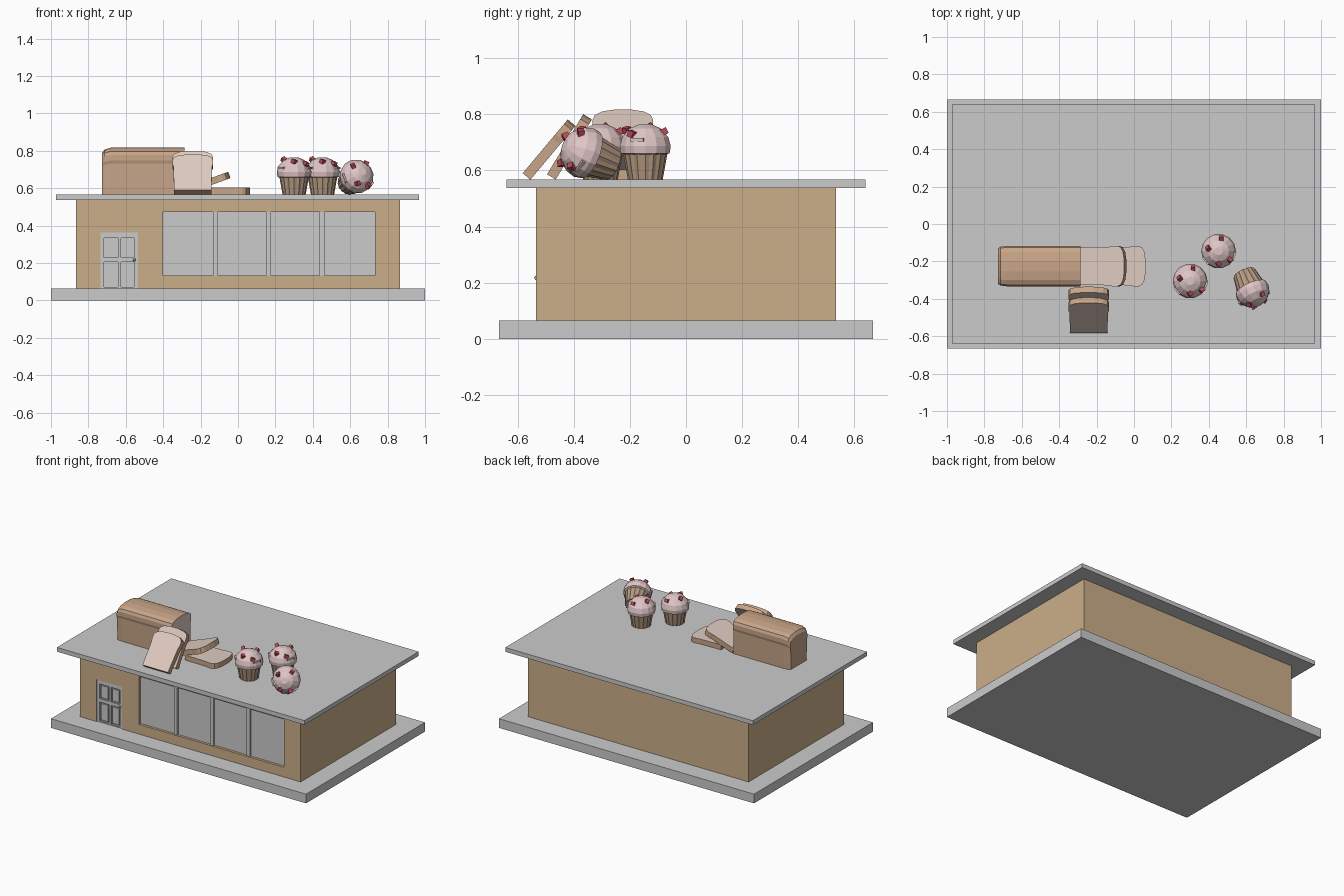
import bpy, bmesh, math
from mathutils import Matrix, Vector, Euler

if "Cube" in bpy.data.objects:
    bpy.data.objects.remove(bpy.data.objects["Cube"])


def mat(name, col):
    m = bpy.data.materials.new(name)
    m.diffuse_color = (*col, 1)
    m.use_nodes = True
    m.node_tree.nodes["Principled BSDF"].inputs["Base Color"].default_value = m.diffuse_color
    return m


WALL = mat("wall_tan", (0.60, 0.43, 0.25))
CRUST = mat("crust", (0.58, 0.38, 0.25))
CRUMB = mat("crumb", (0.74, 0.60, 0.53))
CUP = mat("muffin_cup", (0.46, 0.32, 0.22))
ICING = mat("icing", (0.74, 0.56, 0.56))
BERRY = mat("berry", (0.50, 0.07, 0.10))
STONE = mat("dark_grey", (0.55, 0.55, 0.55))


def finish(name, bm, mats=(), matrix=None):
    bmesh.ops.recalc_face_normals(bm, faces=bm.faces)
    me = bpy.data.meshes.new(name)
    bm.to_mesh(me)
    bm.free()
    for m in mats:
        me.materials.append(m)
    ob = bpy.data.objects.new(name, me)
    bpy.context.collection.objects.link(ob)
    if matrix:
        ob.matrix_world = matrix
    return ob


def boxes(name, spans, mats=()):
    """One object from boxes given as (x0, x1, y0, y1, z0, z1)."""
    bm = bmesh.new()
    for x0, x1, y0, y1, z0, z1 in spans:
        m = Matrix.Translation(((x0 + x1) / 2, (y0 + y1) / 2, (z0 + z1) / 2))
        m = m @ Matrix.Diagonal((x1 - x0, y1 - y0, z1 - z0, 1))
        bmesh.ops.create_cube(bm, size=1, matrix=m)
    return finish(name, bm, mats)


# Base slab, walls with recessed openings, roof slab
boxes("base_slab", [(-1, 1, -0.666, 0.666, 0, 0.065)], [STONE])
walls = boxes("walls", [(-0.865, 0.865, -0.534, 0.534, 0.065, 0.54)], [WALL])
boxes("roof_slab", [(-0.972, 0.969, -0.64, 0.64, 0.538, 0.568)])

DX0, DX1, DZ1 = -0.735, -0.535, 0.364
WX0, WX1, WZ0, WZ1 = -0.402, 0.733, 0.134, 0.473
cutter = boxes("opening_cutter", [(DX0, DX1, -0.6, -0.508, 0.03, DZ1),
                                  (WX0, WX1, -0.6, -0.508, WZ0, WZ1)])
cutter.hide_render = True
mod = walls.modifiers.new("openings", 'BOOLEAN')
mod.operation = 'DIFFERENCE'
mod.object = cutter
bpy.context.view_layer.objects.active = walls
bpy.ops.object.modifier_apply(modifier=mod.name)
bpy.data.objects.remove(cutter)

# Shop window: pane and three mullions
boxes("window_pane", [(WX0, WX1, -0.516, -0.506, WZ0, WZ1)])
boxes("window_mullions", [(x, x + 0.027, -0.528, -0.514, WZ0, WZ1)
                          for x in (-0.134, 0.15, 0.436)])

# Door: back panel, stiles and rails, four raised panels, knob
cols = [(-0.717, -0.642), (-0.626, -0.556)]
rows = [(0.072, 0.206), (0.230, 0.334)]
boxes("door_back", [(DX0, DX1, -0.516, -0.506, 0.065, DZ1)])
frame = [(a, b, -0.527, -0.515, 0.065, DZ1) for a, b in
         ((DX0, -0.717), (-0.642, -0.626), (-0.556, DX1))]
frame += [(a, b, -0.527, -0.515, c, d) for a, b in cols
          for c, d in ((0.065, 0.072), (0.206, 0.230), (0.334, DZ1))]
boxes("door_frame", frame)
boxes("door_panels", [(a + 0.009, b - 0.009, -0.524, -0.515, c + 0.009, d - 0.009)
                      for a, b in cols for c, d in rows])
bm = bmesh.new()
bmesh.ops.create_icosphere(bm, subdivisions=2, radius=0.008)
finish("door_knob", bm, [STONE], Matrix.Translation((-0.554, -0.533, 0.217)))

# Bread: half outline (half width, height), mirrored
half = [(0.100, 0), (0.103, 0.165), (0.108, 0.182), (0.108, 0.212),
        (0.100, 0.230), (0.075, 0.243), (0.028, 0.250)]
OUTLINE = half + [(-u, v) for u, v in reversed(half)]


def bread(name, rings, matrix, end_mat):
    """Rings of (depth, scale) along local y; crumb on the first cap."""
    bm = bmesh.new()
    loops = [[bm.verts.new((u * s, t, v * s)) for u, v in OUTLINE] for t, s in rings]
    n = len(OUTLINE)
    for a, b in zip(loops, loops[1:]):
        for i in range(n):
            bm.faces.new((a[i], a[(i + 1) % n], b[(i + 1) % n], b[i]))
    bm.faces.new(loops[0]).material_index = 1
    bm.faces.new(loops[-1]).material_index = end_mat
    return finish(name, bm, [CRUST, CRUMB], matrix)


def axes(u, t, v, origin):
    m = Matrix((u, t, v)).transposed().to_4x4()
    m.translation = origin
    return m


bread("loaf", [(0, 1), (0.395, 1), (0.428, 0.96), (0.441, 0.88)],
      axes((0, 1, 0), (-1, 0, 0), (0, 0, 1), (-0.286, -0.225, 0.567)), 0)

SLICE = [(0, 1), (0.036, 1)]
# Slices leaning against the loaf
for i, (y, z, deg) in enumerate([(-0.582, 0.590, -40), (-0.495, 0.586, -31)]):
    m = Matrix.Translation((-0.242, y, z)) @ Matrix.Rotation(math.radians(deg), 4, 'X')
    bread(f"leaning_slice_{i + 1}", SLICE, m, 1)
# Slices fallen to the side
for i, (x, z, deg) in enumerate([(-0.187, 0.567, 0), (-0.275, 0.569, 20)]):
    c, s = math.cos(math.radians(deg)), math.sin(math.radians(deg))
    bread(f"fallen_slice_{i + 1}", SLICE,
          axes((0, 1, 0), (-s, 0, c), (c, 0, s), (x, -0.225, z)), 1)


def lathe(name, profile, n, material, matrix, pleat=0):
    bm = bmesh.new()
    loops = []
    for r, z in profile:
        loops.append([bm.verts.new(((r - pleat * (i % 2)) * math.cos(math.tau * i / n),
                                    (r - pleat * (i % 2)) * math.sin(math.tau * i / n), z))
                      for i in range(n)])
    for a, b in zip(loops, loops[1:]):
        for i in range(n):
            bm.faces.new((a[i], a[(i + 1) % n], b[(i + 1) % n], b[i]))
    bm.faces.new(loops[0])
    bm.faces.new(loops[-1])
    return finish(name, bm, [material], matrix)


DOME = [(0.070, 0.088), (0.089, 0.094), (0.093, 0.120), (0.084, 0.152),
        (0.056, 0.183), (0.022, 0.198)]


def dome_height(r):
    for (r0, z0), (r1, z1) in zip(DOME[2:], DOME[3:]):
        if r1 <= r <= r0:
            return z0 + (z1 - z0) * (r0 - r) / (r0 - r1)
    return DOME[-1][1]


# Muffin: pleated cup, icing dome, berry cubes and small icing ridges
def muffin(tag, m):
    lathe(f"muffin_cup_{tag}", [(0.062, 0), (0.080, 0.100)], 32, CUP, m, 0.004)
    lathe(f"muffin_icing_{tag}", DOME, 14, ICING, m)
    bm = bmesh.new()
    for i, (x, y) in enumerate([(0.015, 0.068), (0.062, -0.048), (-0.055, 0.015), (0.0, -0.066)]):
        loc = Vector((x, y, dome_height(math.hypot(x, y)) + 0.004))
        rot = Euler((0.5 + i, 0.4 * i, 0.9 * i)).to_matrix().to_4x4()
        bmesh.ops.create_cube(bm, size=0.023, matrix=Matrix.Translation(loc) @ rot)
    finish(f"muffin_berries_{tag}", bm, [BERRY], m)
    bm = bmesh.new()
    for deg in (-20, 217):
        r = Matrix.Rotation(math.radians(deg), 4, 'Z') @ Matrix.Translation((0.084, 0, 0.142))
        bmesh.ops.create_cube(bm, size=1, matrix=r @ Matrix.Diagonal((0.016, 0.05, 0.012, 1)))
    finish(f"muffin_ridges_{tag}", bm, [ICING], m)


muffin("front", Matrix.Translation((0.300, -0.305, 0.567)))
muffin("back", Matrix.Translation((0.452, -0.145, 0.567)))
# Tipped muffin rests on its dome rim and cup edge
el = math.radians(20)
axis = Vector((0.41 * math.cos(el), -0.91 * math.cos(el), math.sin(el))).normalized()
tilt = Vector((0, 0, 1)).rotation_difference(axis).to_matrix().to_4x4()
muffin("tipped", Matrix.Translation(Vector((0.635, -0.365, 0.664)) - axis * 0.12) @ tilt)
